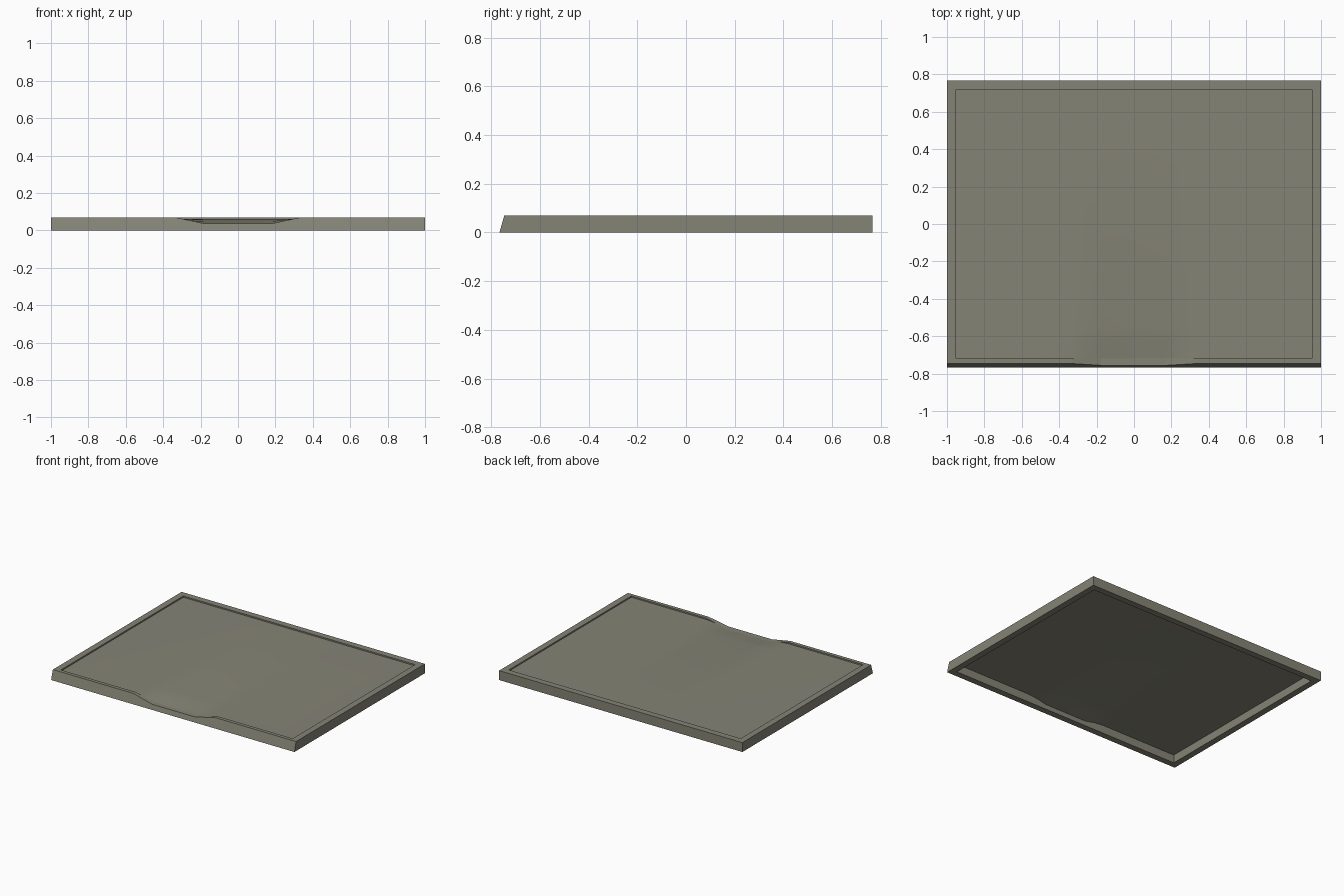
import bpy, bmesh

if "Cube" in bpy.data.objects:
    bpy.data.objects.remove(bpy.data.objects["Cube"])

W, D, H = 1.0, 0.766, 0.07      # half width, half depth, height
RIM, LEAN = 0.047, 0.02         # rim width, backward lean of the front face
PANEL_Z, DIP_Z = 0.06, 0.036    # recessed sheet, bottom of the front dip
DIP_IN, DIP_OUT = 0.175, 0.335

paint = bpy.data.materials.new("olive grey")
paint.diffuse_color = (0.235, 0.23, 0.18, 1)
paint.use_nodes = True
paint.node_tree.nodes["Principled BSDF"].inputs["Base Color"].default_value = paint.diffuse_color


def rim_height(x):
    t = (abs(x) - DIP_IN) / (DIP_OUT - DIP_IN)
    return DIP_Z + (H - DIP_Z) * min(max(t, 0), 1)


def finish(name, bm):
    mesh = bpy.data.meshes.new(name)
    bmesh.ops.recalc_face_normals(bm, faces=bm.faces)
    bm.to_mesh(mesh)
    bm.free()
    mesh.materials.append(paint)
    obj = bpy.data.objects.new(name, mesh)
    bpy.context.collection.objects.link(obj)
    return obj


# Frame: four-cornered section swept round the rectangle, dipped at the front
bm = bmesh.new()
sections = []
iw, idp = W - RIM, D - RIM
for x in (-W, -DIP_OUT, -DIP_IN, DIP_IN, DIP_OUT, W):
    h = rim_height(x)
    xi = max(-iw, min(iw, x))
    sections.append([(x, -D, 0), (x, -D + LEAN * h / H, h), (xi, -idp, h), (xi, -idp, 0)])
for s in (1, -1):
    sections.append([(s * W, D, 0), (s * W, D, H), (s * iw, idp, H), (s * iw, idp, 0)])
rings = [[bm.verts.new(p) for p in sec] for sec in sections]
for i, a in enumerate(rings):
    b = rings[(i + 1) % len(rings)]
    for k in range(4):
        n = (k + 1) % 4
        bm.faces.new((a[k], b[k], b[n], a[n]))
finish("frame", bm)

# Recessed sheet: flat, sloping down to meet the dip in the front rim
bm = bmesh.new()
xs = (-iw, -DIP_OUT, -0.255, -DIP_IN, DIP_IN, 0.255, DIP_OUT, iw)
ys = (-idp, -0.63, -0.55, idp)
grid = []
for y in ys:
    t = min(max((-0.55 - y) / (idp - 0.55), 0), 1)
    grid.append([bm.verts.new((x, y, PANEL_Z + t * (min(rim_height(x), PANEL_Z) - PANEL_Z)))
                 for x in xs])
for r0, r1 in zip(grid, grid[1:]):
    for i in range(len(xs) - 1):
        bm.faces.new((r0[i], r0[i + 1], r1[i + 1], r1[i]))
panel = finish("panel", bm)
for f in panel.data.polygons:
    f.use_smooth = True
if panel.data.polygons[0].normal.z < 0:
    panel.data.flip_normals()
